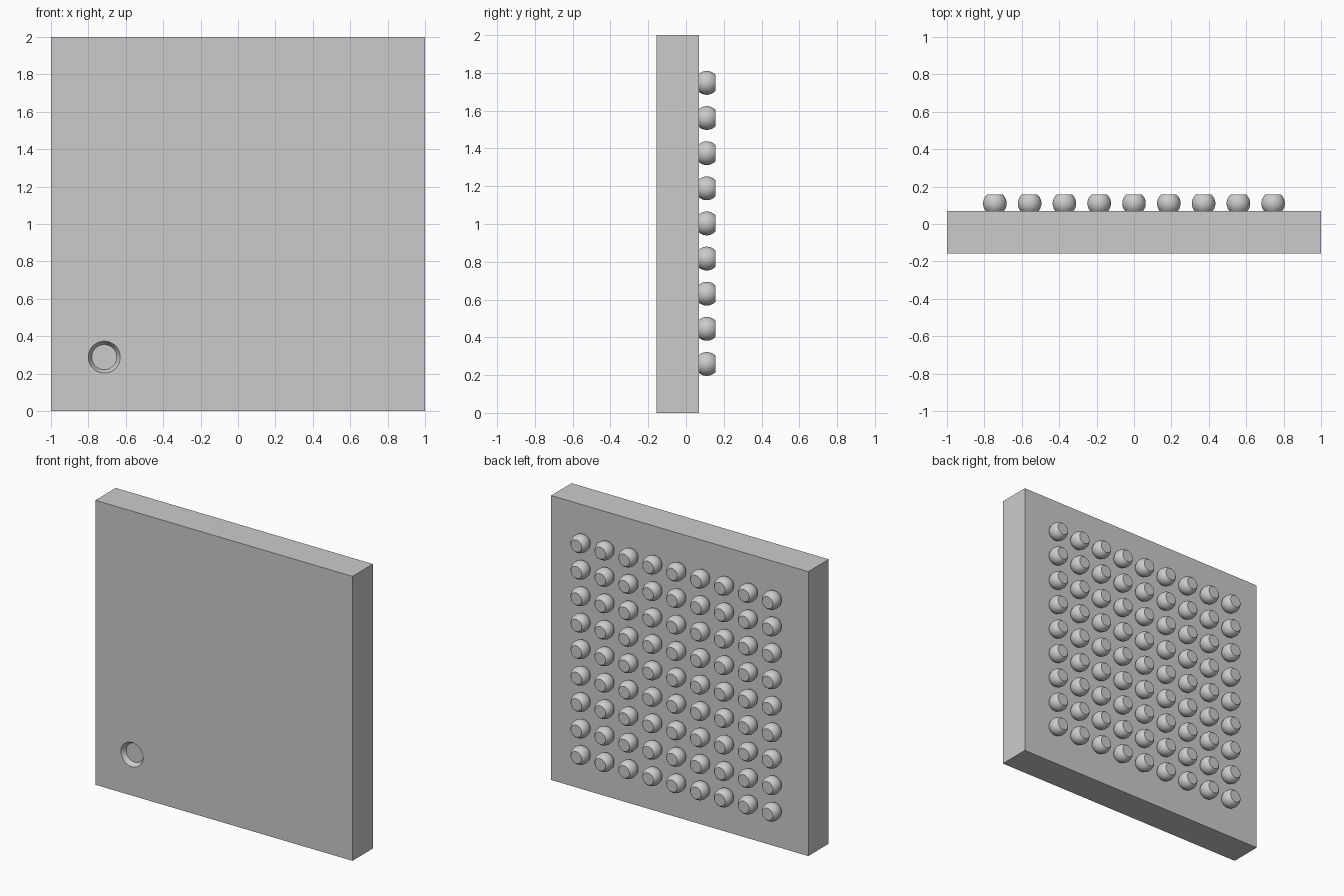
import bpy, bmesh
from math import sin, cos, pi, sqrt, asin

if "Cube" in bpy.data.objects:
    bpy.data.objects.remove(bpy.data.objects["Cube"])

FRONT, FACE, TIP = -0.157, 0.07, 0.157   # y of plate front, plate back, ball tips
PITCH, COUNT, BALL_R, BALL_Y = 0.186, 9, 0.063, 0.11


def lathe_y(name, profile, segments, location):
    """Closed solid of revolution about the y axis from (radius, y) points."""
    bm = bmesh.new()
    rings = [[bm.verts.new((r * cos(2 * pi * i / segments), y, r * sin(2 * pi * i / segments)))
              for i in range(segments)] for r, y in profile]
    for a, b in zip(rings, rings[1:]):
        for i in range(segments):
            j = (i + 1) % segments
            bm.faces.new((a[i], a[j], b[j], b[i]))
    bm.faces.new(rings[0])
    bm.faces.new(rings[-1])
    bmesh.ops.recalc_face_normals(bm, faces=bm.faces)
    mesh = bpy.data.meshes.new(name)
    bm.to_mesh(mesh)
    bm.free()
    obj = bpy.data.objects.new(name, mesh)
    obj.location = location
    bpy.context.collection.objects.link(obj)
    return obj


def smooth(obj, angle):
    bpy.ops.object.select_all(action='DESELECT')
    obj.select_set(True)
    bpy.context.view_layer.objects.active = obj
    bpy.ops.object.shade_smooth_by_angle(angle=angle)


# Package body: a flat square slab
bpy.ops.mesh.primitive_cube_add(size=1, location=(0, (FRONT + FACE) / 2, 1))
body = bpy.context.object
body.name = "package_body"
body.scale = (2, FACE - FRONT, 2)
bpy.ops.object.transform_apply(location=True, rotation=False, scale=True)

# Orientation dimple: shallow tapered recess in the front corner
cutter = lathe_y("dimple_cutter", [(0.0966, -0.02), (0.0855, 0), (0.067, 0.033)], 48,
                 (-0.715, FRONT, 0.288))
cutter.hide_render = True
cutter.hide_set(True)
cut = body.modifiers.new("dimple", 'BOOLEAN')
cut.operation = 'DIFFERENCE'
cut.solver = 'EXACT'
cut.object = cutter
bpy.context.view_layer.objects.active = body
bpy.ops.object.modifier_apply(modifier=cut.name)
bpy.data.objects.remove(cutter)
smooth(body, 0.4)

# Solder balls: spheres flattened at the tip and at the slab, in a square grid
a0, a1 = asin((FACE - BALL_Y) / BALL_R), asin((TIP - BALL_Y) / BALL_R)
steps = 10
arc = [a0 + (a1 - a0) * i / steps for i in range(steps + 1)]
half = PITCH * (COUNT - 1) / 2
balls = lathe_y("solder_balls", [(BALL_R * cos(a), BALL_R * sin(a)) for a in arc], 32,
                (-half, BALL_Y, 1.003 - half))
smooth(balls, 0.5)
for axis in ((PITCH, 0, 0), (0, 0, PITCH)):
    array = balls.modifiers.new("grid", 'ARRAY')
    array.count = COUNT
    array.use_relative_offset = False
    array.use_constant_offset = True
    array.constant_offset_displace = axis
